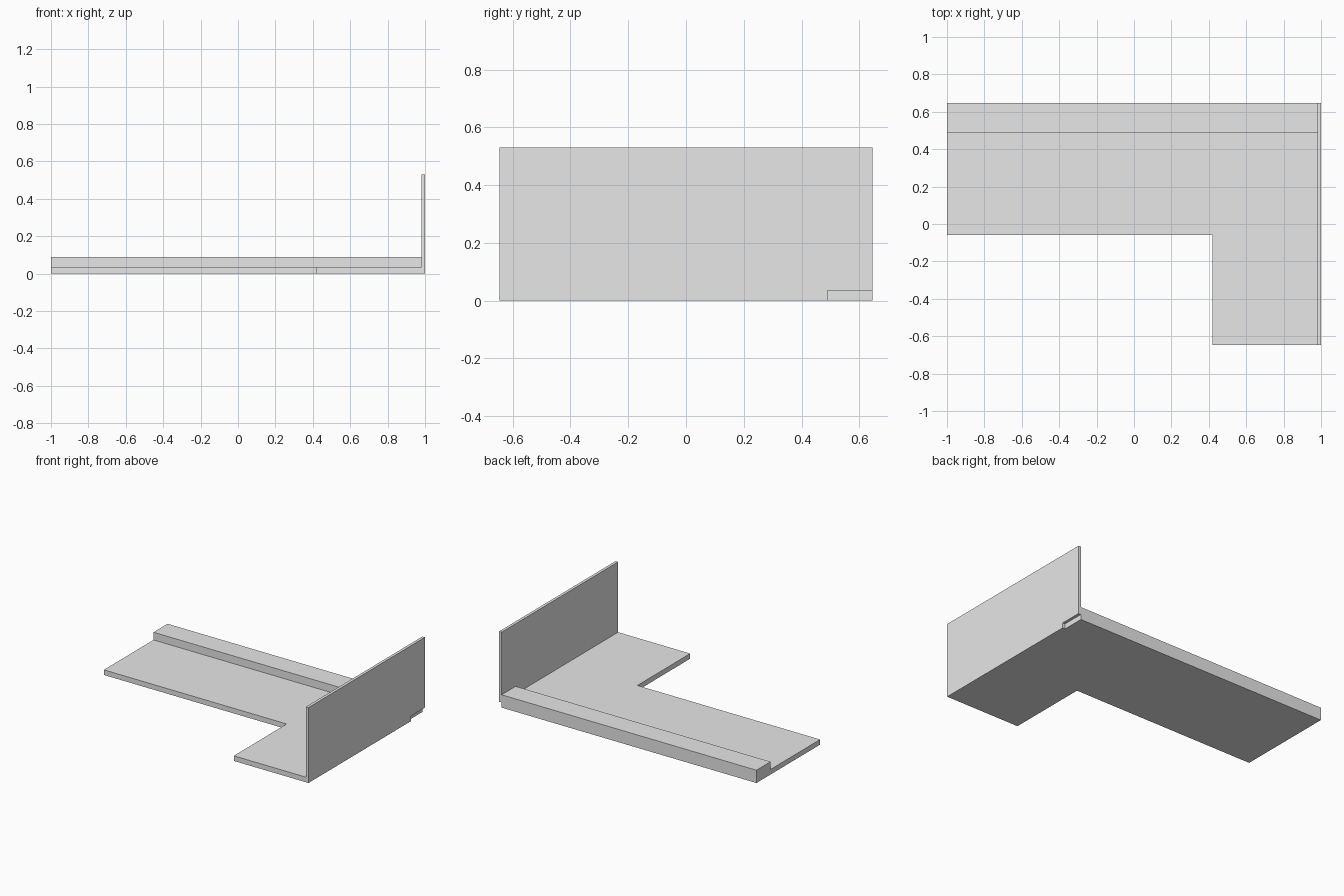
import bpy
import bmesh

cube = bpy.data.objects.get("Cube")
if cube:
    bpy.data.objects.remove(cube, do_unlink=True)

grey = bpy.data.materials.new("light_grey")
grey.use_nodes = True
colour = (0.8, 0.8, 0.8, 1)
grey.diffuse_color = colour
grey.node_tree.nodes["Principled BSDF"].inputs["Base Color"].default_value = colour

# Key outline positions
LEFT, RIGHT, WALL = -1.0, 1.0, 0.98
FRONT, BACK, STEP = -0.646, 0.646, 0.49
INNER_X, INNER_Y = 0.42, -0.06
SLAB, STEP_TOP, WALL_TOP = 0.036, 0.09, 0.53


def prism(name, outline, offset):
    """Extrude a flat outline of 3D points along an offset."""
    bm = bmesh.new()
    face = bm.faces.new([bm.verts.new(p) for p in outline])
    ext = bmesh.ops.extrude_face_region(bm, geom=[face])
    verts = [v for v in ext["geom"] if isinstance(v, bmesh.types.BMVert)]
    bmesh.ops.translate(bm, verts=verts, vec=offset)
    bmesh.ops.recalc_face_normals(bm, faces=bm.faces)
    mesh = bpy.data.meshes.new(name)
    bm.to_mesh(mesh)
    bm.free()
    mesh.materials.append(grey)
    obj = bpy.data.objects.new(name, mesh)
    bpy.context.collection.objects.link(obj)
    return obj


# L-shaped floor, ending under the step strip at the back
floor = [(LEFT, INNER_Y), (INNER_X, INNER_Y), (INNER_X, FRONT),
         (WALL, FRONT), (WALL, STEP), (LEFT, STEP)]
prism("floor_slab", [(x, y, 0) for x, y in floor], (0, 0, SLAB))

# Raised strip along the back edge
strip = [(STEP, 0), (BACK, 0), (BACK, STEP_TOP), (STEP, STEP_TOP)]
prism("back_step", [(LEFT, y, z) for y, z in strip], (WALL - LEFT, 0, 0))

# Side wall with a small notch in its lower back corner
wall = [(FRONT, 0), (STEP, 0), (STEP, SLAB), (BACK, SLAB),
        (BACK, WALL_TOP), (FRONT, WALL_TOP)]
prism("side_wall", [(WALL, y, z) for y, z in wall], (RIGHT - WALL, 0, 0))
